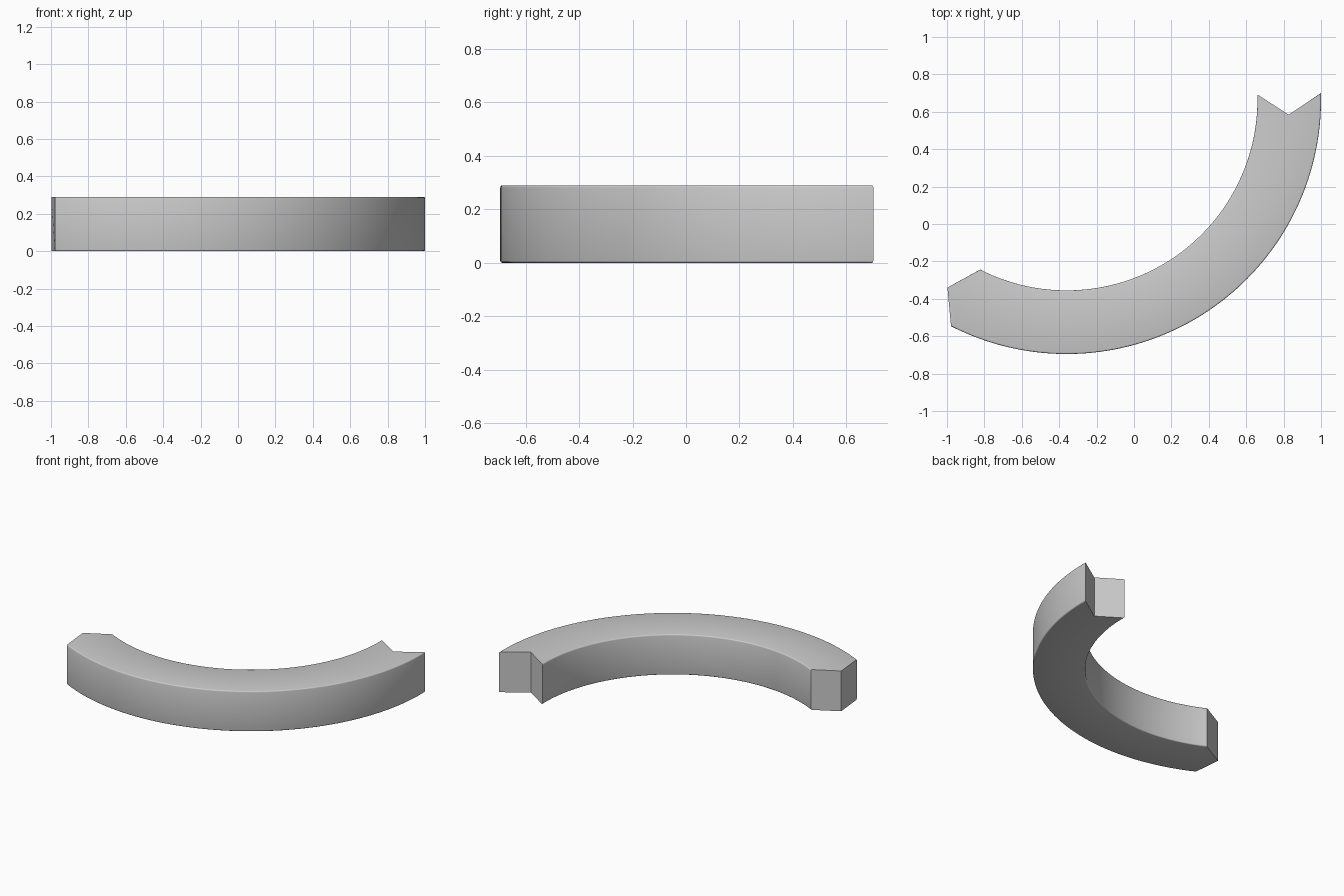
import bpy, bmesh
from math import radians, cos, sin, pi

if "Cube" in bpy.data.objects:
    bpy.data.objects.remove(bpy.data.objects["Cube"])

CX, CY = -0.36, 0.665            # centre of the arc
R_IN, R_OUT, H, B = 1.02, 1.36, 0.29, 0.008
R_MID, HALF = (R_IN + R_OUT) / 2, (R_OUT - R_IN) / 2
START, END, SHIFT = radians(-117), radians(1.5), radians(5.4)
STEPS = 72

# Half cross-section: outer side with rounded rims, between the middle seams
def rim(x, z, a0):
    return [(x + B * cos(a0 + i * pi / 6), z + B * sin(a0 + i * pi / 6)) for i in range(4)]

outer = rim(R_OUT - B, B, -pi / 2) + rim(R_OUT - B, H - B, 0)
inner = rim(R_IN + B, H - B, pi / 2) + rim(R_IN + B, B, pi)
profile = [(R_MID, 0)] + outer + [(R_MID, H)] + inner
n, top = len(profile), len(outer) + 1

# Sweep the section; the middle is shifted back to give the notch and the point
bm = bmesh.new()
rings = []
for i in range(STEPS + 1):
    t = START + (END - START) * i / STEPS
    ring = []
    for r, z in profile:
        a = t - SHIFT * (1 - abs(r - R_MID) / HALF)
        ring.append(bm.verts.new((CX + r * cos(a), CY + r * sin(a), z)))
    rings.append(ring)
for p, q in zip(rings, rings[1:]):
    for j in range(n):
        k = (j + 1) % n
        bm.faces.new((p[j], p[k], q[k], q[j]))

# Two flat faces close each end
for ring in (rings[0], rings[-1]):
    bm.faces.new(ring[:top + 1])
    bm.faces.new(ring[top:] + ring[:1])
bmesh.ops.recalc_face_normals(bm, faces=bm.faces[:])

mesh = bpy.data.meshes.new("curved_segment")
bm.to_mesh(mesh)
bm.free()
obj = bpy.data.objects.new("curved_segment", mesh)
bpy.context.collection.objects.link(obj)
bpy.context.view_layer.objects.active = obj
obj.select_set(True)
bpy.ops.object.shade_smooth_by_angle(angle=radians(35))
